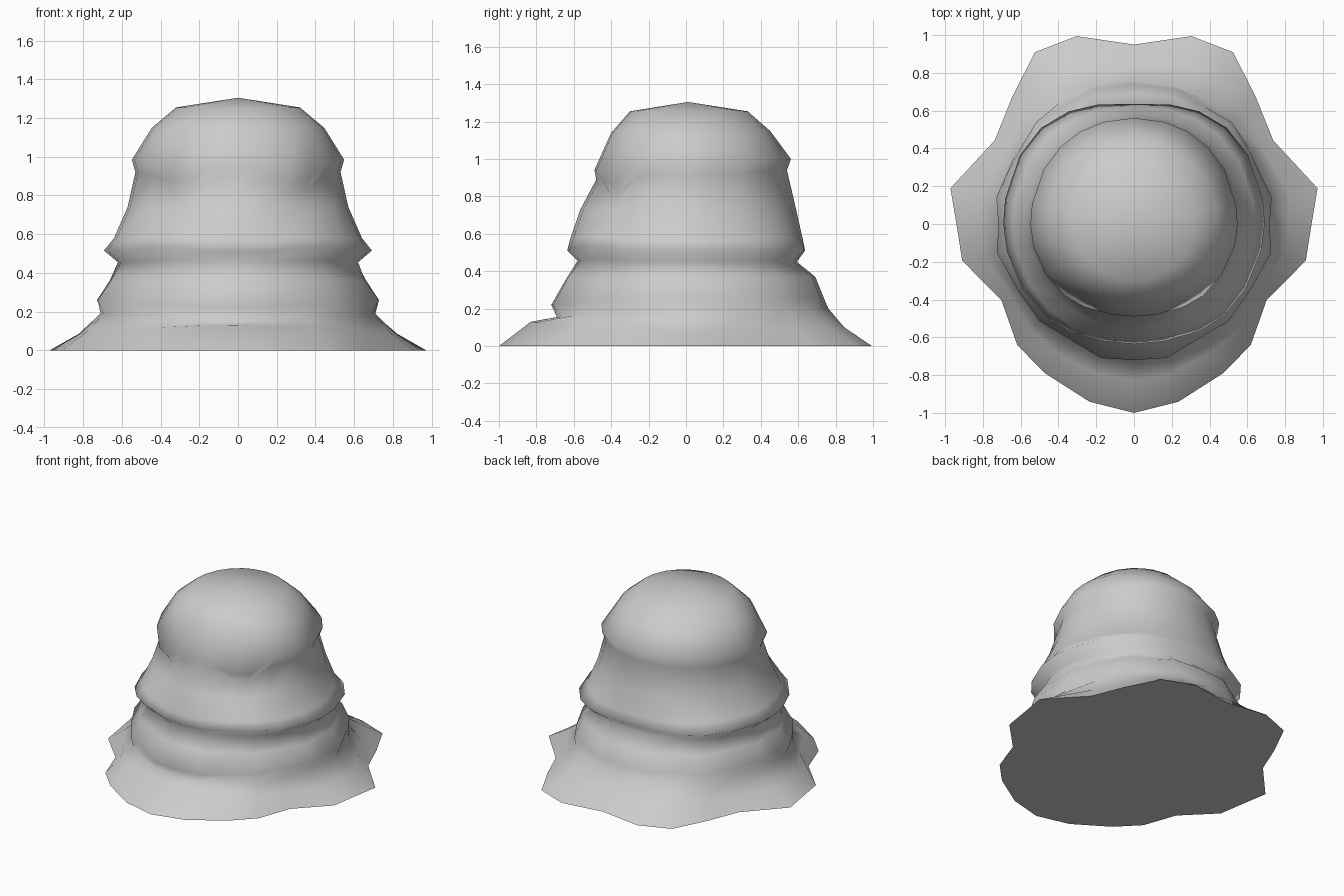
import bpy, bmesh, math

cube = bpy.data.objects.get("Cube")
if cube:
    bpy.data.objects.remove(cube, do_unlink=True)

# Column angles (degrees from the front, one half) and the ragged foot outline
ANGLES = [0, 14, 31, 44, 60, 78, 90, 101, 121, 136, 150, 163, 180]
FOOT = [1.0, .97, .92, .89, .81, .93, .94, .99, .86, .93, 1.05, 1.04, .95]

# Rings from low to high: heights (front, side, back), radii (front, side, back),
# then extra radius at the front corners, rear corners, and extra front-corner height
RINGS = [
    ((.155, .19, .20), (.69, .71, .76), .00, .01, .00),    # tuck above the skirt
    ((.22, .26, .25), (.72, .73, .74), -.02, .00, .00),    # lower fold
    ((.36, .36, .37), (.64, .66, .69), -.01, .01, .00),
    ((.455, .455, .45), (.58, .62, .59), .00, .02, .01),   # tuck under the ridge
    ((.51, .515, .51), (.635, .69, .63), .02, .05, .03),   # middle ridge
    ((.57, .58, .58), (.62, .64, .62), .01, .02, .02),
    ((.73, .74, .74), (.565, .57, .585), -.01, .01, -.02),
    ((.89, .92, .94), (.48, .53, .54), -.02, .00, -.10),   # tuck under the cap
    ((.94, .985, 1.00), (.49, .548, .56), .01, .01, -.10), # cap edge
    ((1.14, 1.15, 1.15), (.40, .445, .45), .01, .00, .00),
    ((1.255, 1.255, 1.255), (.30, .32, .33), .00, .00, .00),
]


def blend(values, deg):
    """Ease from the front value through the side to the back."""
    front, side, back = values
    c = math.cos(math.radians(deg))
    return side + ((front if c > 0 else back) - side) * c * c


def bump(deg, centre, width):
    return math.exp(-((deg - centre) / width) ** 2)


def half_ring(ring):
    heights, radii, corner, rear, lift = ring
    return [(blend(radii, a) + corner * bump(a, 42, 18) + rear * bump(a, 140, 28),
             blend(heights, a) + lift * bump(a, 38, 14)) for a in ANGLES]


# Foot, then skirt eased between the foot and the first tuck
tuck = half_ring(RINGS[0])
foot = [(r, 0.0) for r in FOOT]
skirt = [(t[0] + .45 * (f - t[0]), blend((.13, .085, .10), a))
         for t, f, a in zip(tuck, FOOT, ANGLES)]
layers = [foot, skirt] + [half_ring(r) for r in RINGS]

# Slight pleats in the cloth between the skirt and the ridge
for layer in layers[3:5]:
    for i in range(1, 12):
        r, z = layer[i]
        layer[i] = (r + (.012 if i % 2 else -.012), z)

# Loft the mirrored rings into one closed body
bm = bmesh.new()
loops = []
for layer in layers:
    pts = [(r * math.sin(math.radians(a)), -r * math.cos(math.radians(a)), z)
           for (r, z), a in zip(layer, ANGLES)]
    pts += [(-x, y, z) for x, y, z in pts[-2:0:-1]]
    loops.append([bm.verts.new(p) for p in pts])
n = len(loops[0])
for low, high in zip(loops, loops[1:]):
    for i in range(n):
        j = (i + 1) % n
        bm.faces.new((low[i], low[j], high[j], high[i]))
apex = bm.verts.new((0, .01, 1.305))
for i in range(n):
    bm.faces.new((loops[-1][i], loops[-1][(i + 1) % n], apex))
bottom = bm.faces.new(list(reversed(loops[0])))
bmesh.ops.recalc_face_normals(bm, faces=bm.faces[:])
for f in bm.faces:
    f.smooth = f is not bottom
for e in bottom.edges:
    e.smooth = False

mesh = bpy.data.meshes.new("layered_mound")
bm.to_mesh(mesh)
bm.free()
mound = bpy.data.objects.new("layered_mound", mesh)
bpy.context.collection.objects.link(mound)

# Single light grey material
grey = bpy.data.materials.new("light grey")
grey.use_nodes = True
colour = (.6, .6, .6, 1)
grey.diffuse_color = colour
grey.node_tree.nodes["Principled BSDF"].inputs["Base Color"].default_value = colour
mesh.materials.append(grey)
